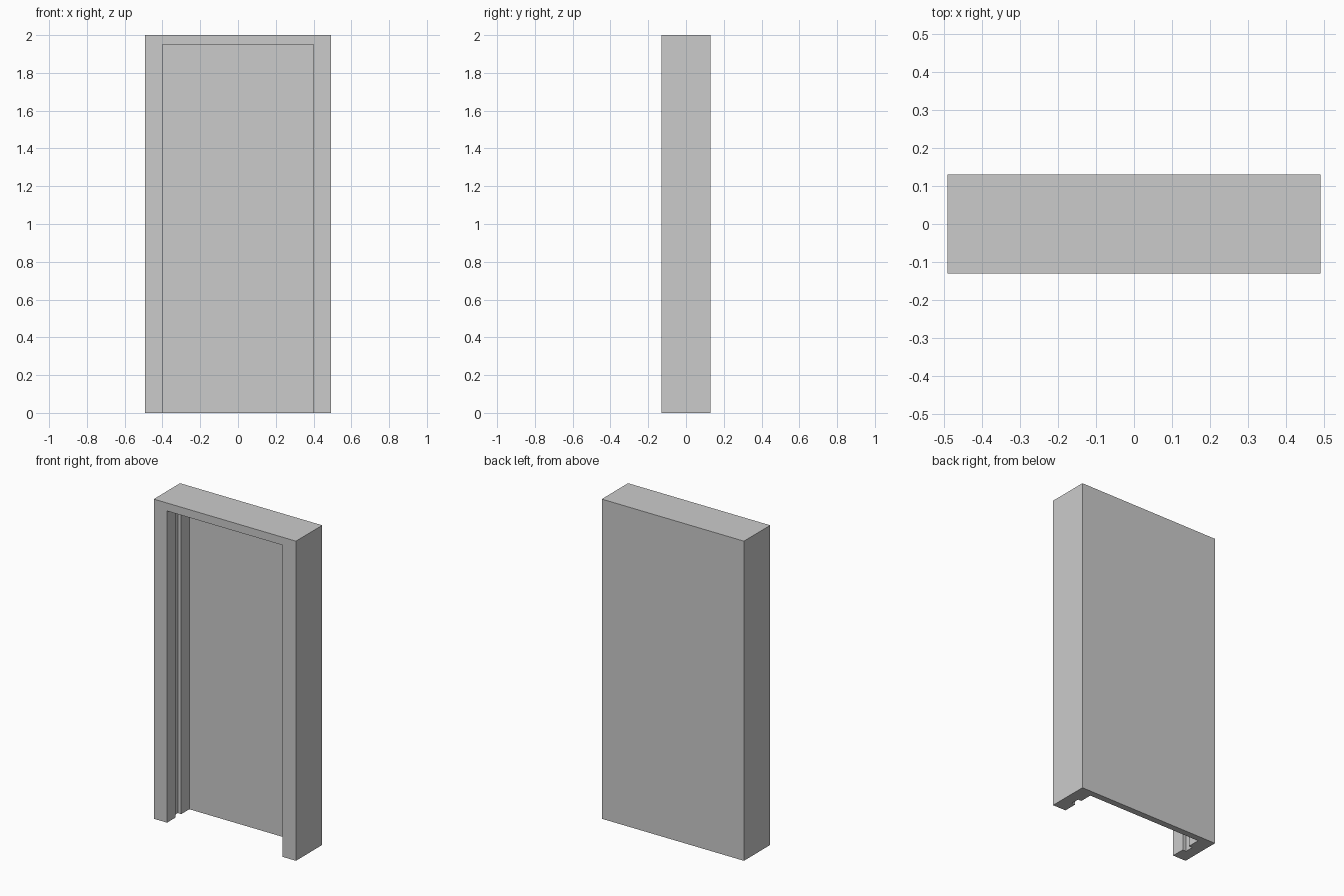
import bpy, bmesh

if "Cube" in bpy.data.objects:
    bpy.data.objects.remove(bpy.data.objects["Cube"])

W, D, H = 0.492, 0.13, 2.0       # half width, half depth, height
OPEN_W, OPEN_H = 0.4, 1.95       # half width and height of the doorway
BACK_Y = 0.09                    # front face of the back panel
GROOVE_Y0, GROOVE_Y1, GROOVE_D = -0.045, 0.01, 0.024


def prism(name, outline, z0, z1):
    """Extrude a plan outline (x, y) from z0 to z1."""
    bm = bmesh.new()
    face = bm.faces.new([bm.verts.new((x, y, z0)) for x, y in outline])
    ext = bmesh.ops.extrude_face_region(bm, geom=[face])
    moved = [g for g in ext["geom"] if isinstance(g, bmesh.types.BMVert)]
    bmesh.ops.translate(bm, vec=(0, 0, z1 - z0), verts=moved)
    bmesh.ops.recalc_face_normals(bm, faces=bm.faces)
    mesh = bpy.data.meshes.new(name)
    bm.to_mesh(mesh)
    bm.free()
    obj = bpy.data.objects.new(name, mesh)
    bpy.context.collection.objects.link(obj)
    return obj


# Solid door block
frame = prism("door_frame", [(-W, -D), (W, -D), (W, D), (-W, D)], 0, H)

# Doorway recess with a vertical groove in each jamb
side = [(OPEN_W, -D - 0.1), (OPEN_W, GROOVE_Y0),
        (OPEN_W + GROOVE_D, GROOVE_Y0), (OPEN_W + GROOVE_D, GROOVE_Y1),
        (OPEN_W, GROOVE_Y1), (OPEN_W, BACK_Y)]
outline = side + [(-x, y) for x, y in reversed(side)]
cutter = prism("doorway_cutter", outline, -0.1, OPEN_H)
cutter.hide_render = True

# Cut the recess and bake the result
mod = frame.modifiers.new("doorway", 'BOOLEAN')
mod.operation = 'DIFFERENCE'
mod.solver = 'EXACT'
mod.object = cutter
bpy.context.view_layer.objects.active = frame
bpy.ops.object.modifier_apply(modifier=mod.name)
bpy.data.objects.remove(cutter)
